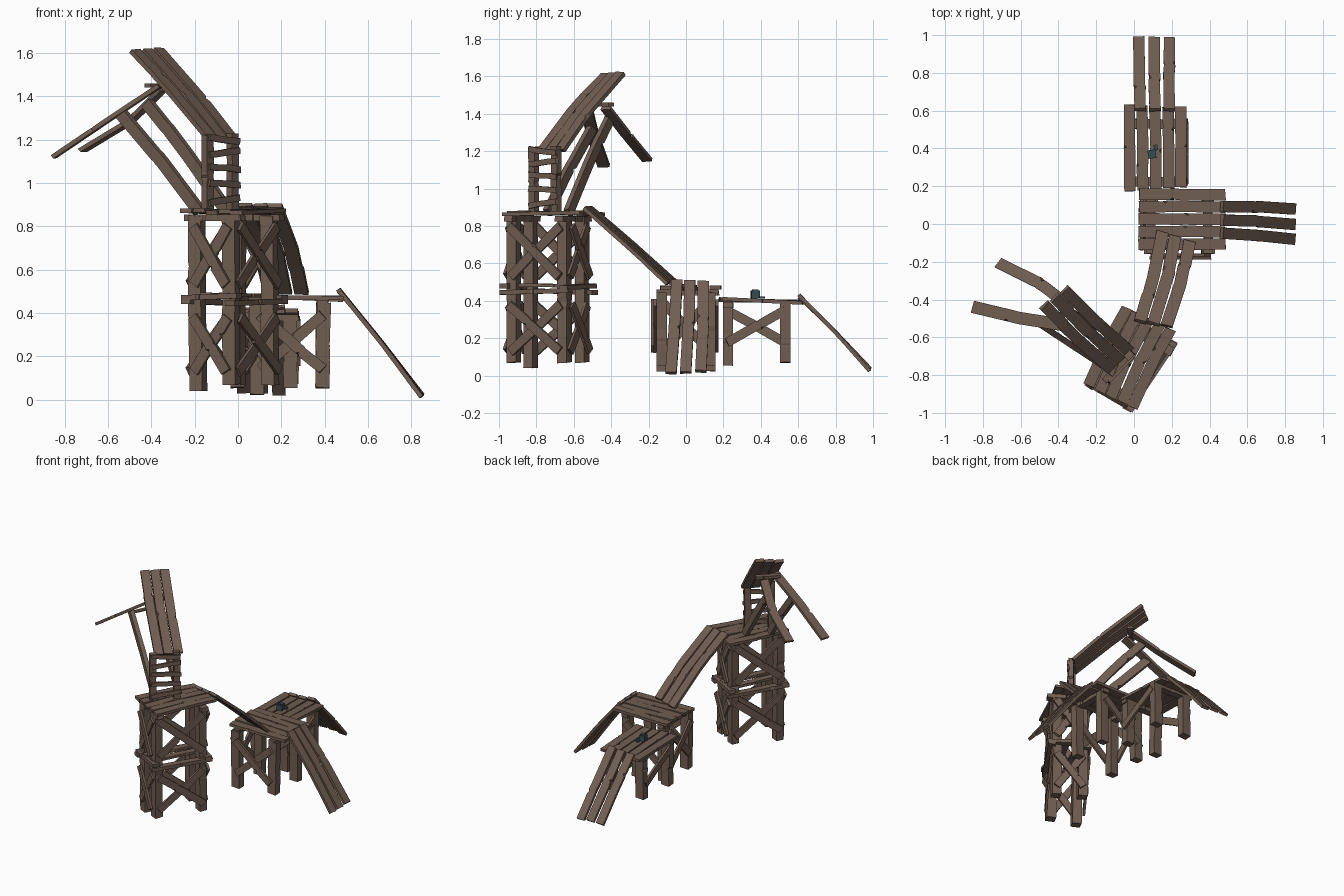
import bpy, bmesh, random
from mathutils import Vector as V

if "Cube" in bpy.data.objects:
    bpy.data.objects.remove(bpy.data.objects["Cube"])

random.seed(7)
wood = bpy.data.materials.new("weathered_wood")
wood.diffuse_color = (0.165, 0.112, 0.085, 1)
wood.use_nodes = True
wood.node_tree.nodes["Principled BSDF"].inputs["Base Color"].default_value = wood.diffuse_color
metal = bpy.data.materials.new("dark_teal")
metal.diffuse_color = (0.035, 0.075, 0.085, 1)
metal.use_nodes = True
metal.node_tree.nodes["Principled BSDF"].inputs["Base Color"].default_value = metal.diffuse_color


def plank(name, a, b, w=0.06, t=0.02, up=(0, 0, 1), bend=0.0, sag=0.0, nick=True, wob=0.003):
    """Rough board from a to b; w lies across, t along 'up'. Slight wobble and an edge nick."""
    a, b = V(a), V(b)
    d = (b - a).normalized()
    s = V(up).cross(d).normalized()
    n = d.cross(s)
    k = random.uniform(0.25, 0.75)
    ts = [0, 0.33, 0.67, 1]
    if nick:
        ts = sorted([0, 0.5, 1, k - 0.03, k, k + 0.03])
    side = random.choice((-1, 1))
    bm = bmesh.new()
    rings = []
    for q in ts:
        arc = 4 * q * (1 - q)
        c = a.lerp(b, q) + s * (bend * arc + random.uniform(-wob, wob)) + n * sag * arc
        ring = []
        for i, j in ((-1, -1), (1, -1), (1, 1), (-1, 1)):
            h = w / 2
            if nick and q == k and i == side and j == 1:
                h -= 0.012
            ring.append(bm.verts.new(c + s * i * h + n * j * t / 2 + d * (random.uniform(-.004, .004) if q in (0, 1) else 0)))
        rings.append(ring)
    for r0, r1 in zip(rings, rings[1:]):
        for i in range(4):
            bm.faces.new((r0[i], r0[(i + 1) % 4], r1[(i + 1) % 4], r1[i]))
    bm.faces.new(rings[0][::-1])
    bm.faces.new(rings[-1])
    bmesh.ops.recalc_face_normals(bm, faces=bm.faces)
    me = bpy.data.meshes.new(name)
    bm.to_mesh(me)
    bm.free()
    me.materials.append(wood)
    ob = bpy.data.objects.new(name, me)
    bpy.context.collection.objects.link(ob)
    return ob


def row(name, a0, a1, b0, b1, count, w, t=0.02, **kw):
    """Boards side by side: starts spread from a0 to a1, ends from b0 to b1."""
    for i in range(count):
        f = i / (count - 1)
        j = V((0, 0, random.uniform(-.006, .006)))
        plank(name, V(a0).lerp(V(a1), f) + j, V(b0).lerp(V(b1), f) - j, w, t, **kw)


def cross(name, p, q, z0, z1, out, both=True, w=0.05):
    """Diagonal braces between two legs p and q, pushed outwards along out."""
    o = V(out).normalized()
    P, Q = V((*p, 0)) + o * 0.035, V((*q, 0)) + o * 0.035
    plank(name, P + V((0, 0, z0)), Q + V((0, 0, z1)), w, 0.016, up=o)
    if both:
        o2 = o * 0.014
        plank(name, P + o2 + V((0, 0, z1)), Q + o2 + V((0, 0, z0)), w, 0.016, up=o)


def leg(name, x, y, z0, z1, up=(0, 1, 0), w=0.065, t=0.055):
    plank(name, (x, y, z0), (x + random.uniform(-.008, .008), y, z1), w, t, up=up)


# middle platform: boards along x, beams, legs and braces
row("middle_deck_board", (0.025, -0.105, 0.475), (0.025, 0.16, 0.475),
    (0.485, -0.105, 0.467), (0.485, 0.155, 0.467), 5, 0.06)
for x in (0.09, 0.39):
    plank("middle_beam", (x, -0.155, 0.445), (x, 0.175, 0.445), 0.05, 0.03)
    for y in (-0.13, 0.13):
        leg("middle_leg", x, y, 0.055 if x > 0.2 else 0.025, 0.445)
cross("middle_front_brace", (0.1, -0.13), (0.39, -0.13), 0.14, 0.39, (0, -1, 0))
cross("middle_back_brace", (0.1, 0.13), (0.39, 0.13), 0.14, 0.39, (0, 1, 0), False)
cross("middle_side_brace", (0.09, -0.12), (0.09, 0.12), 0.14, 0.39, (-1, 0, 0))

# ramp down to the right
row("right_ramp_board", (0.465, -0.05, 0.505), (0.465, 0.09, 0.505),
    (0.847, -0.083, 0.016), (0.85, 0.08, 0.02), 3, 0.06, bend=0.004, sag=0.006)

# rear platform: boards along y
row("rear_deck_board", (-0.022, 0.175, 0.405), (0.25, 0.195, 0.405),
    (-0.025, 0.63, 0.395), (0.25, 0.62, 0.395), 5, 0.06)
for y in (0.225, 0.53):
    plank("rear_beam", (-0.045, y, 0.378), (0.28, y, 0.378), 0.05, 0.03)
    for x in (0.0, 0.245):
        leg("rear_leg", x, y, 0.055 if y < 0.4 else 0.07, 0.385)
cross("rear_right_brace", (0.245, 0.22), (0.245, 0.53), 0.18, 0.35, (1, 0, 0), False)
cross("rear_left_brace", (0.0, 0.22), (0.0, 0.53), 0.35, 0.18, (-1, 0, 0), False)

# ramp down to the back
row("rear_ramp_board", (0.035, 0.605, 0.425), (0.185, 0.605, 0.425),
    (0.022, 0.987, 0.03), (0.19, 0.982, 0.03), 3, 0.06, sag=0.006)

# tower: leg corners, plank direction u and cross direction w
L = [(-0.185, -0.83), (-0.03, -0.92), (0.15, -0.65), (-0.005, -0.555)]
C = V((-0.022, -0.707, 0))
u, w = V((0.438, 0.9, 0)).normalized(), V((0.9, -0.438, 0)).normalized()
Z = lambda z: V((0, 0, z))
row("tower_deck_board", C - u * .23 - w * .13 + Z(.868), C - u * .23 + w * .13 + Z(.868),
    C + u * .23 - w * .13 + Z(.868), C + u * .23 + w * .13 + Z(.868), 5, 0.06, bend=0.008)
for (x, y), zb in zip(L, (0.04, 0.07, 0.07, 0.07)):
    leg("tower_leg", x, y, zb, 0.85, up=u)
for i in range(4):
    p, q = V((*L[i], 0)), V((*L[(i + 1) % 4], 0))
    d = (q - p).normalized()
    out = V((d.y, -d.x, 0))
    # rails at mid height, overlapping past the legs
    zr = 0.445 if i % 2 else 0.47
    plank("tower_mid_rail", p - d * .06 + out * .03 + Z(zr), q + d * .06 + out * .03 + Z(zr + .01), 0.05, 0.025)
    for z0, z1 in ((0.13, 0.38), (0.53, 0.80)):
        cross("tower_brace", L[i], L[(i + 1) % 4], z0, z1, out)
    if i % 2 == 0:
        plank("tower_top_beam", p - d * .06 + Z(.84), q + d * .06 + Z(.84), 0.05, 0.03)
M = (V((*L[0], 0)) + V((*L[2], 0))) / 2
for o in (-0.05, 0.04):
    plank("tower_shelf_board", M + w * o - u * .2 + Z(.485), M + w * o + u * .2 + Z(.48), 0.05, 0.018)

# ramp from the tower to the middle platform
row("tower_ramp_board", (0.03, -0.515, 0.895), (0.17, -0.54, 0.895),
    (0.148, -0.045, 0.495), (0.292, -0.095, 0.495), 3, 0.065, bend=-0.012, sag=0.006)

# ladder on the tower
P, Q = V((-0.14, -0.815, 0)), V((-0.025, -0.695, 0))
d = (Q - P).normalized()
out = V((d.y, -d.x, 0))
for p in (P, Q):
    plank("ladder_post", p + Z(.87), p + Z(1.225), 0.045, 0.035, up=out)
for z in (0.92, 0.995, 1.07, 1.14, 1.2):
    k = random.uniform(-.012, .012)
    plank("ladder_rung", P - d * .012 + out * .02 + Z(z + k), Q + d * .025 + out * .02 + Z(z - k),
          0.03, 0.016, up=out, nick=False)

# steep roof boards rising from the ladder
row("roof_board", (-0.12, -0.77, 1.205), (-0.025, -0.675, 1.205),
    (-0.475, -0.43, 1.605), (-0.37, -0.35, 1.612), 3, 0.062, t=0.022, sag=0.012, bend=0.006)
plank("roof_batten", (-0.42, -0.52, 1.45), (-0.30, -0.40, 1.45), 0.04, 0.02)

# loose slats reaching outward, and struts holding them up
plank("outer_slat", (-0.36, -0.535, 1.45), (-0.85, -0.44, 1.122), 0.065, 0.02, bend=0.01)
plank("inner_slat", (-0.35, -0.43, 1.43), (-0.715, -0.205, 1.152), 0.06, 0.02, bend=-0.02, sag=-0.02)
plank("outer_strut", (-0.18, -0.74, 0.87), (-0.545, -0.50, 1.325), 0.055, 0.03, up=(0.6, 0.8, 0), bend=0.012)
plank("inner_strut", (-0.05, -0.63, 0.87), (-0.42, -0.41, 1.37), 0.055, 0.03, up=(0.6, 0.8, 0), bend=0.012)

# small metal box with a cap and a latch on the rear platform
for nm, loc, size in (("small_box", (0.095, 0.37, 0.435), (0.042, 0.045, 0.042)),
                      ("small_box_cap", (0.1, 0.37, 0.457), (0.03, 0.03, 0.01)),
                      ("small_box_latch", (0.115, 0.405, 0.418), (0.02, 0.03, 0.01))):
    bpy.ops.mesh.primitive_cube_add(size=1, location=loc, rotation=(0, 0, 0.15))
    ob = bpy.context.object
    ob.name = nm
    ob.scale = size
    ob.data.materials.append(metal)
